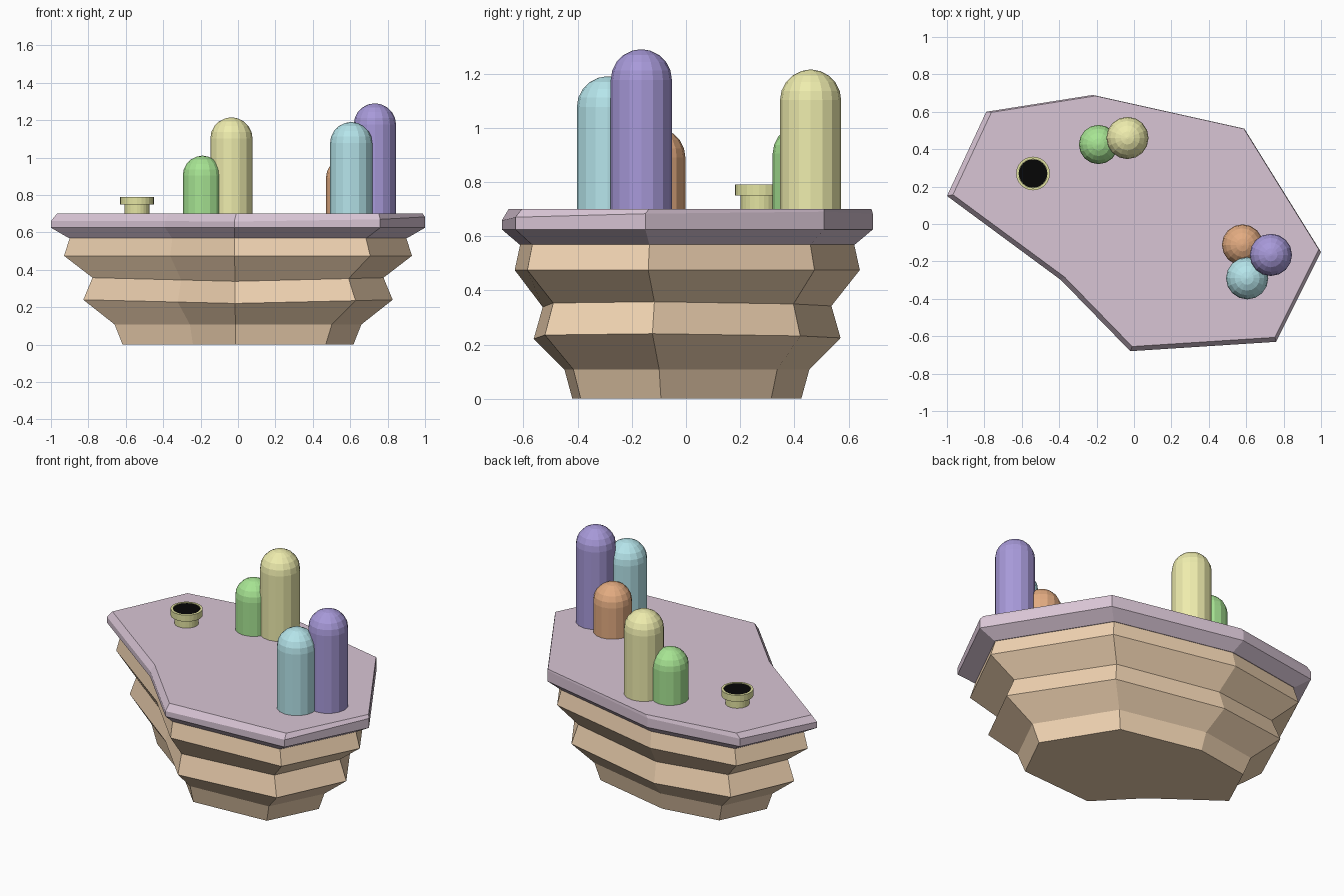
import bpy
import bmesh
from math import sin, cos, pi

if "Cube" in bpy.data.objects:
    bpy.data.objects.remove(bpy.data.objects["Cube"])


def material(name, rgb):
    mat = bpy.data.materials.new(name)
    mat.diffuse_color = [(c / 255) ** 2.2 for c in rgb] + [1]
    mat.use_nodes = True
    mat.node_tree.nodes["Principled BSDF"].inputs["Base Color"].default_value = mat.diffuse_color
    return mat


def loft(name, rings, mat):
    """Skin a stack of equal-length rings and close both ends."""
    bm = bmesh.new()
    loops = [[bm.verts.new(p) for p in ring] for ring in rings]
    n = len(loops[0])
    for a, b in zip(loops, loops[1:]):
        for i in range(n):
            j = (i + 1) % n
            bm.faces.new((a[i], a[j], b[j], b[i]))
    bm.faces.new(loops[0][::-1])
    bm.faces.new(loops[-1])
    bmesh.ops.recalc_face_normals(bm, faces=bm.faces)
    mesh = bpy.data.meshes.new(name)
    bm.to_mesh(mesh)
    bm.free()
    obj = bpy.data.objects.new(name, mesh)
    bpy.context.collection.objects.link(obj)
    mesh.materials.append(mat)
    return obj


def turned(name, x, y, profile, mat, sides=16):
    """Lathe a (radius, height) profile about a vertical axis."""
    return loft(name, [[(x + r * cos(2 * pi * i / sides),
                         y + r * sin(2 * pi * i / sides), z)
                        for i in range(sides)] for r, z in profile], mat)


# shared irregular outline
OUTLINE = [(-1, .15), (-.39, -.30), (-.02, -.68), (.76, -.63),
           (1, -.15), (.59, .51), (-.22, .69), (-.79, .60)]


def ring(scale, z, dx=0, dy=0, tilt=0, sag=0):
    return [(x * scale + dx, y * scale + dy,
             z + tilt * (.014 * x + .02 * y) + sag * (abs(x) - 1))
            for x, y in OUTLINE]


# stepped rock base
loft("rock_base", [ring(.617, 0), ring(.66, .108), ring(.827, .24, sag=.02),
                   ring(.778, .358, sag=.02), ring(.93, .475), ring(.9, .57)],
     material("rock", (240, 210, 176)))

# top slab with chamfered rim
loft("top_slab", [ring(.905, .57), ring(1, .625), ring(1, .672, tilt=1),
                  ring(.978, .70, .01, .01)],
     material("slab", (216, 196, 212)))

# round-topped columns: x, y, radius, top, colour
COLUMNS = {
    "green": (-.19, .425, .105, 1.01, (166, 228, 146)),
    "yellow": (-.035, .46, .113, 1.215, (238, 236, 172)),
    "orange": (.58, -.112, .11, 1.0, (226, 170, 128)),
    "blue": (.605, -.29, .113, 1.19, (180, 228, 234)),
    "purple": (.732, -.165, .113, 1.29, (166, 152, 216)),
}
for name, (x, y, r, top, rgb) in COLUMNS.items():
    dome = [(r * cos(a), top - r + r * sin(a))
            for a in (k * pi / 10 for k in range(5))]
    dome.append((.005, top))
    turned(name + "_column", x, y, [(r, .69)] + dome, material(name, rgb))

# short pipe with flanged rim and dark opening
turned("pipe", -.54, .27, [(.068, .69), (.068, .75), (.09, .75), (.09, .79),
                           (.077, .79), (.077, .78)],
       material("pipe", (226, 226, 160)), 24)
turned("pipe_opening", -.54, .27, [(.076, .775), (.076, .787)],
       material("dark", (14, 14, 14)), 24)
